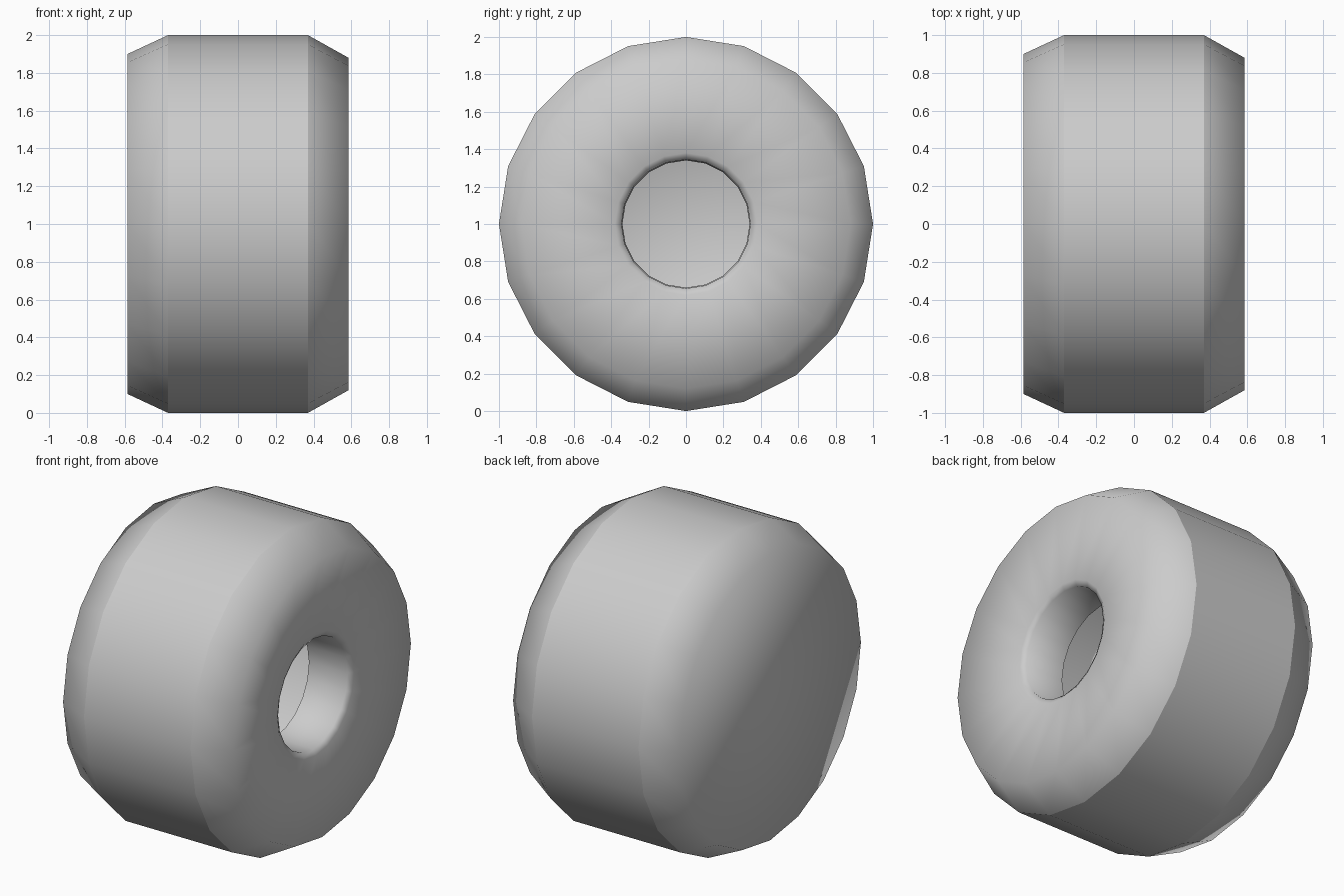
import bpy, bmesh, math

if "Cube" in bpy.data.objects:
    bpy.data.objects.remove(bpy.data.objects["Cube"])

SIDES = 20
# wheel profile from the closed back face to the inner end of the hub hole: (x, radius)
PROFILE = [(-0.585, 0.90), (-0.37, 1.0), (0.37, 1.0), (0.585, 0.88),
           (0.54, 0.38), (0.52, 0.345), (0.255, 0.34)]
SHARP_RINGS = (1, 2)   # crisp tread edges

bm = bmesh.new()
rings = []
for x, r in PROFILE:
    rings.append([bm.verts.new((x, r * math.sin(2 * math.pi * i / SIDES),
                                1 + r * math.cos(2 * math.pi * i / SIDES)))
                  for i in range(SIDES)])

# side bands, wound outwards
for a, b in zip(rings, rings[1:]):
    for i in range(SIDES):
        j = (i + 1) % SIDES
        bm.faces.new((a[j], a[i], b[i], b[j]))

# back cap
bm.faces.new(rings[0])
bmesh.ops.recalc_face_normals(bm, faces=bm.faces)

# smooth shading with sharp tread borders
for f in bm.faces:
    f.smooth = True
for k in SHARP_RINGS:
    for i in range(SIDES):
        bm.edges.get((rings[k][i], rings[k][(i + 1) % SIDES])).smooth = False

mesh = bpy.data.meshes.new("wheel")
bm.to_mesh(mesh)
bm.free()
wheel = bpy.data.objects.new("wheel", mesh)
bpy.context.collection.objects.link(wheel)
